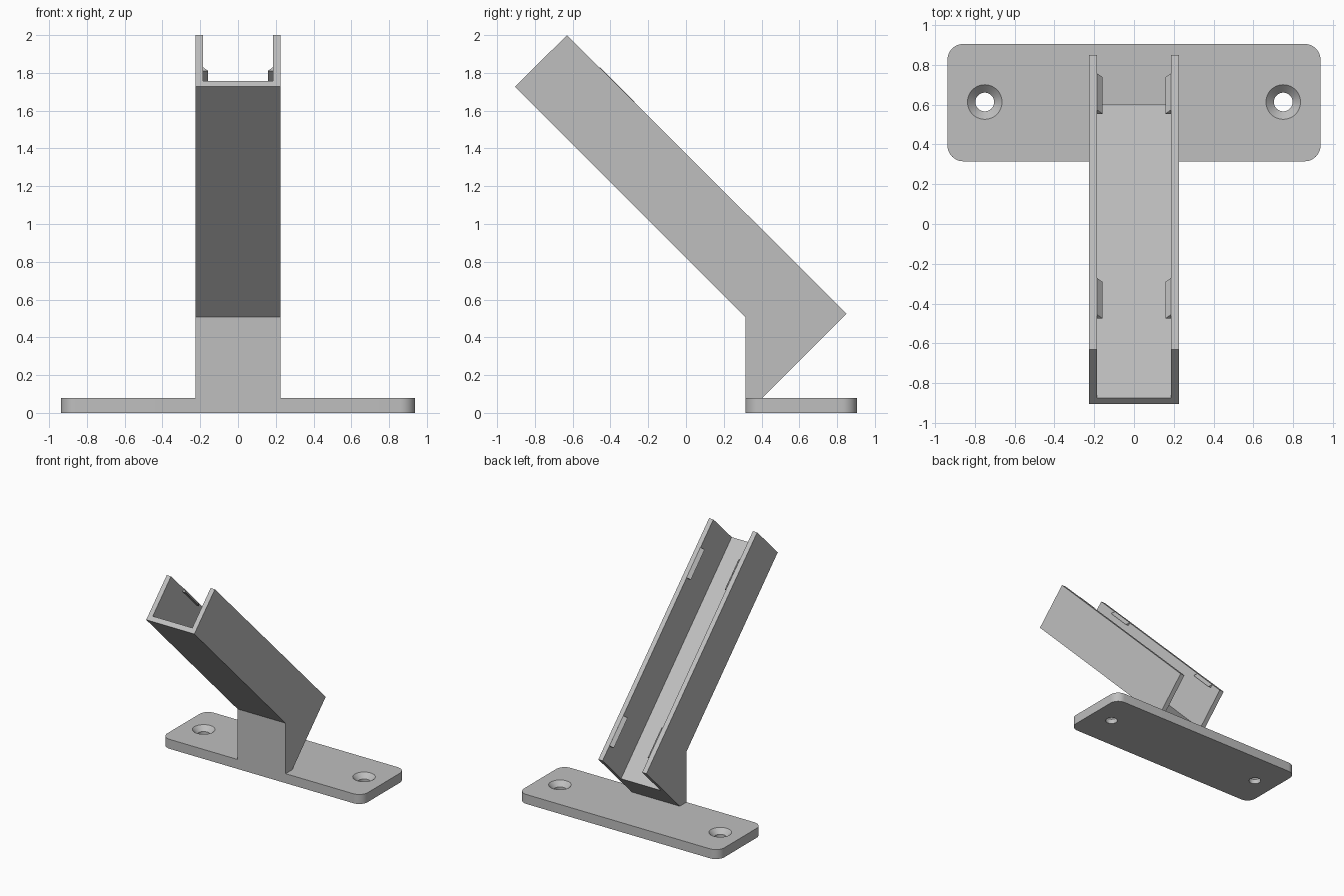
import bpy, bmesh, math
from mathutils import Vector, Matrix

cube = bpy.data.objects.get("Cube")
if cube:
    bpy.data.objects.remove(cube, do_unlink=True)

grey = bpy.data.materials.new("plain grey")
grey.use_nodes = True
colour = (0.52, 0.52, 0.52, 1)
grey.diffuse_color = colour
grey.node_tree.nodes["Principled BSDF"].inputs["Base Color"].default_value = colour


def finish(name, bm):
    """Turn a bmesh into a named, grey object."""
    bmesh.ops.recalc_face_normals(bm, faces=bm.faces)
    mesh = bpy.data.meshes.new(name)
    bm.to_mesh(mesh)
    bm.free()
    mesh.materials.append(grey)
    obj = bpy.data.objects.new(name, mesh)
    bpy.context.collection.objects.link(obj)
    return obj


def prism(name, points, sweep):
    """Extrude a planar outline along a vector."""
    bm = bmesh.new()
    face = bm.faces.new([bm.verts.new(p) for p in points])
    new = bmesh.ops.extrude_face_region(bm, geom=[face])["geom"]
    bmesh.ops.translate(bm, vec=sweep, verts=[v for v in new if isinstance(v, bmesh.types.BMVert)])
    return finish(name, bm)


def activate(obj):
    bpy.ops.object.select_all(action="DESELECT")
    obj.select_set(True)
    bpy.context.view_layer.objects.active = obj


def cut(obj, cutter):
    """Subtract a cutter, then discard it."""
    cutter.hide_render = True
    mod = obj.modifiers.new("cut", "BOOLEAN")
    mod.operation, mod.solver, mod.object = "DIFFERENCE", "EXACT", cutter
    activate(obj)
    bpy.ops.object.modifier_apply(modifier=mod.name)
    bpy.data.objects.remove(cutter, do_unlink=True)


# Mounting plate with rounded corners
FRONT, BACK, HALF, THICK, ROUND = 0.315, 0.905, 0.9375, 0.08, 0.08
mid = (FRONT + BACK) / 2
outline = []
for i, (sx, sy) in enumerate([(1, 1), (-1, 1), (-1, -1), (1, -1)]):
    cx, cy = sx * (HALF - ROUND), mid + sy * ((BACK - FRONT) / 2 - ROUND)
    for k in range(13):
        a = math.pi / 2 * (i + k / 12)
        outline.append((cx + ROUND * math.cos(a), cy + ROUND * math.sin(a), 0))
plate = prism("mounting_plate", outline, (0, 0, THICK))

# Countersunk screw holes
for side in (-1, 1):
    bm = bmesh.new()
    profile = [(0, -0.05), (0.047, -0.05), (0.047, 0.04), (0.127, 0.12), (0, 0.12)]
    verts = [bm.verts.new((r, 0, z)) for r, z in profile]
    edges = [bm.edges.new(pair) for pair in zip(verts, verts[1:])]
    bmesh.ops.spin(bm, geom=verts + edges, cent=(0, 0, 0), axis=(0, 0, 1),
                   angle=2 * math.pi, steps=48)
    bmesh.ops.remove_doubles(bm, verts=bm.verts, dist=0.0001)
    bmesh.ops.translate(bm, vec=(side * 0.75, 0.613, 0), verts=bm.verts)
    cut(plate, finish("hole_cutter", bm))
activate(plate)
bpy.ops.object.shade_smooth_by_angle(angle=math.radians(30))

# Slanted arm with its upright foot
WIDE, INNER = 0.225, 0.185
side_profile = [(-0.905, 1.727), (-0.63, 2.0), (0.85, 0.525), (0.405, THICK),
                (FRONT, THICK), (FRONT, 0.507)]
arm = prism("channel_arm", [(-WIDE, y, z) for y, z in side_profile], (2 * WIDE, 0, 0))

# Open channel along the arm
along = Vector((0, -1, 1)).normalized()
outward = Vector((0, 1, 1)).normalized()
floor_end = Vector((0, 0.6035, 0.2785))
start = floor_end - along * 0.3
corners = [start + Vector((x, 0, 0)) + outward * n
           for x, n in [(-INNER, 0), (INNER, 0), (INNER, 0.8), (-INNER, 0.8)]]
cut(arm, prism("channel_cutter", corners, along * 2.8))

# Snap ridges: wedges on the inner walls, flush with the rim
for place, rim_y in (("lower", 0.757), ("upper", -0.272)):
    for side, label in ((1, "left"), (-1, "right")):
        rim = Vector((side * INNER, rim_y, 1.374 - rim_y))
        base = rim - outward * 0.027
        tip = base - Vector((side * 0.027, 0, 0))
        prism(f"{place}_{label}_snap_ridge", [rim, base, tip], along * 0.26)
